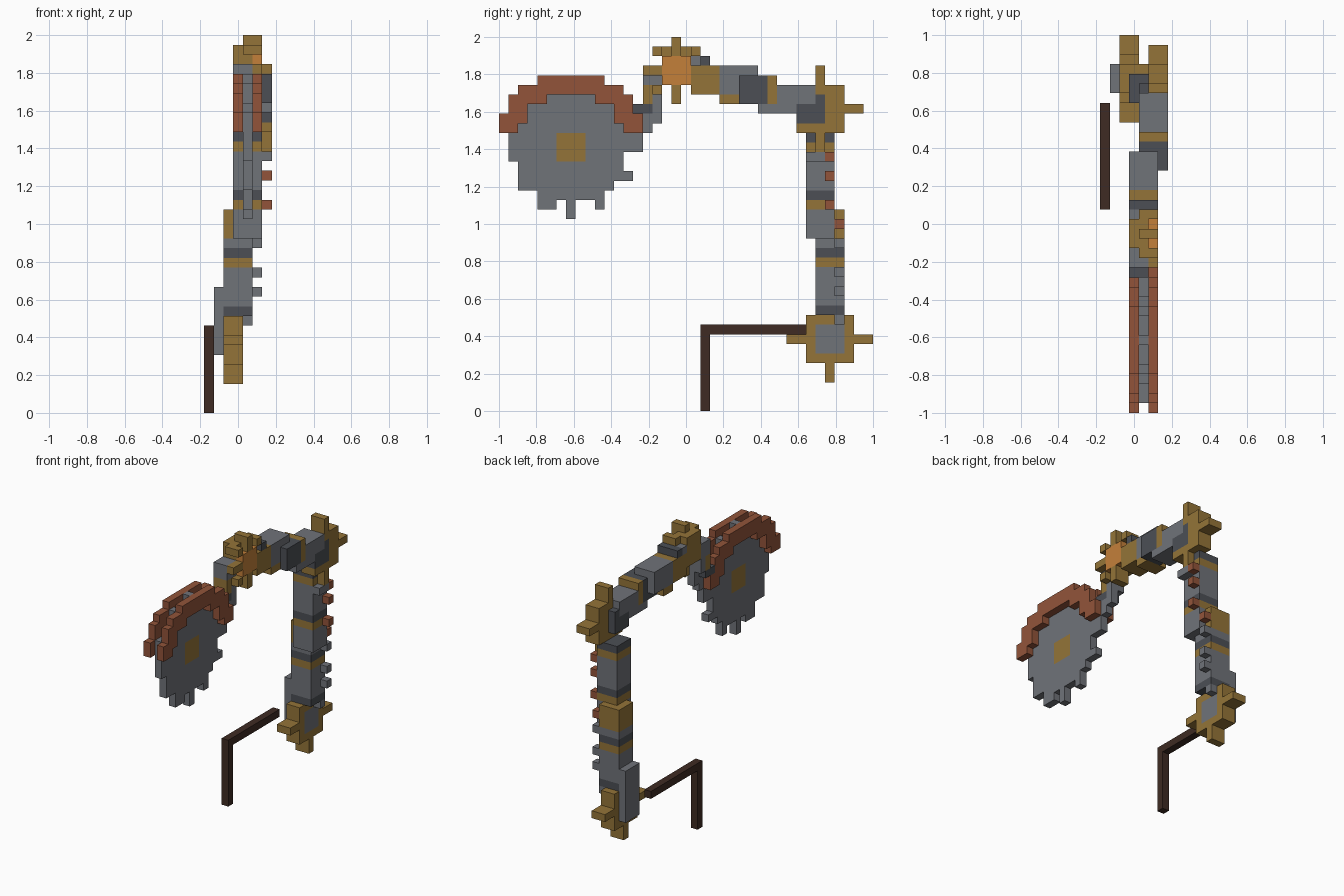
import bpy
import bmesh
from itertools import product
from mathutils import Vector

# The model stands on a fine block lattice: 39 blocks to the longest side
UNIT = 2 / 39
ORIGIN = Vector((-3.5, -19.5, 0))
cells = {}

old_cube = bpy.data.objects.get("Cube")
if old_cube:
    bpy.data.objects.remove(old_cube)


def linear(channel):
    c = channel / 255
    return c / 12.92 if c <= 0.04045 else ((c + 0.055) / 1.055) ** 2.4


def material(name, *rgb):
    mat = bpy.data.materials.new(name)
    mat.use_nodes = True
    colour = (*map(linear, rgb), 1)
    mat.diffuse_color = colour
    mat.node_tree.nodes["Principled BSDF"].inputs["Base Color"].default_value = colour
    return mat


palette = [
    material("steel grey", 112, 115, 121),
    material("dark steel", 76, 79, 85),
    material("brass", 148, 116, 56),
    material("rust red", 146, 84, 58),
    material("dark wood", 62, 43, 35),
    material("glowing orange", 196, 128, 58),
]
GREY, DARK, BRASS, RED, WOOD, ORANGE = range(len(palette))


def box(part, colour, xs, ys, zs):
    """Fill a block of cells; later parts replace earlier ones."""
    for cell in product(range(*xs), range(*ys), range(*zs)):
        cells[cell] = (part, colour)


def gear(part, xs, cy, cz, half, reach):
    """Square gear body with one long spike on each side."""
    box(part, BRASS, xs, (cy - half, cy + half + 1), (cz - half, cz + half + 1))
    box(part, BRASS, xs, (cy - reach, cy + reach + 1), (cz, cz + 1))
    box(part, BRASS, xs, (cy, cy + 1), (cz - reach, cz + reach + 1))


def ring(part, colour, xs, inner, outer, lowest):
    """Blocky ring sector in the plane of the saw blade."""
    for dy, dz in product(range(-8, 9), range(lowest, 9)):
        if inner <= dy * dy + dz * dz <= outer:
            box(part, colour, xs, (7 + dy, 8 + dy), (27 + dz, 28 + dz))


# Bent crank handle
box("crank_handle", WOOD, (0, 1), (21, 22), (0, 9))
box("crank_handle", WOOD, (0, 1), (22, 32), (8, 9))

# Joint gears
gear("lower_gear", (2, 4), 34, 7, 2, 4)
gear("upper_gear", (5, 7), 33, 31, 2, 4)
gear("head_gear", (4, 6), 18, 35, 1, 3)
for y, z in product((16, 20), (33, 37)):
    box("head_gear", BRASS, (4, 6), (y, y + 1), (z, z + 1))

# Lower joint hub and side plate
box("lower_hub", GREY, (1, 4), (33, 36), (6, 9))
box("side_plate", GREY, (1, 2), (33, 36), (6, 13))

# Upright upper arm with its bands
box("upper_arm", GREY, (3, 6), (32, 35), (18, 29))
for colour, z in ((BRASS, 21), (DARK, 22), (BRASS, 27), (DARK, 28)):
    box("upper_arm", colour, (3, 6), (32, 35), (z, z + 1))
box("upper_arm_bracket", GREY, (6, 7), (32, 34), (26, 27))

# Upright lower arm with its bands and brass elbow
box("lower_arm", GREY, (2, 5), (33, 36), (10, 18))
for colour, z in ((DARK, 10), (BRASS, 15), (DARK, 16)):
    box("lower_arm", colour, (2, 5), (33, 36), (z, z + 1))
box("elbow", BRASS, (2, 3), (33, 36), (18, 21))
box("elbow", BRASS, (3, 5), (35, 36), (18, 21))

# Studs along the arms
for z in (21, 24, 26):
    box("upper_studs", RED, (6, 7), (34, 35), (z, z + 1))
box("upper_studs", RED, (5, 6), (35, 36), (19, 20))
for z in (12, 14, 17):
    box("lower_studs", GREY, (5, 6), (35, 36), (z, z + 1))
box("lower_studs", GREY, (4, 5), (35, 36), (9, 10))

# Rear boom leaving the upper joint
box("upper_hub", DARK, (4, 7), (31, 34), (30, 33))
box("rear_boom", GREY, (4, 7), (29, 33), (32, 34))
box("rear_boom", GREY, (4, 7), (27, 31), (31, 34))
box("rear_boom", BRASS, (4, 7), (28, 29), (32, 35))
box("rear_boom", DARK, (4, 7), (25, 28), (32, 35))

# Front boom
box("front_boom", GREY, (3, 6), (23, 27), (33, 36))
box("front_boom", BRASS, (3, 6), (23, 25), (32, 33))
box("front_boom", BRASS, (3, 6), (22, 23), (33, 36))
box("front_boom", DARK, (3, 6), (21, 22), (34, 37))
box("front_boom", GREY, (3, 4), (20, 21), (34, 37))
box("front_boom", BRASS, (3, 6), (20, 22), (33, 36))

# Glowing core of the head gear
box("head_core", BRASS, (3, 5), (17, 20), (34, 38))
box("head_core", ORANGE, (5, 6), (17, 20), (34, 37))

# Neck that carries the blade
box("neck", GREY, (3, 5), (16, 17), (32, 36))
box("neck", GREY, (3, 5), (15, 16), (34, 36))
box("neck", BRASS, (3, 5), (15, 16), (32, 34))
box("neck", GREY, (4, 5), (15, 17), (30, 32))
box("neck", DARK, (3, 5), (14, 16), (31, 32))

# Saw blade with teeth and brass centre
ring("saw_blade", GREY, (4, 5), 0, 35, -6)
for ys, zs in (
    ((1, 2), (26, 31)), ((2, 3), (23, 24)), ((4, 6), (21, 23)),
    ((7, 8), (20, 22)), ((10, 11), (21, 22)), ((13, 14), (24, 25)),
    ((13, 15), (27, 29)), ((13, 16), (29, 31)),
    ((4, 5), (33, 34)), ((7, 8), (33, 35)), ((10, 11), (33, 34)),
):
    box("saw_blade", GREY, (4, 5), ys, zs)
box("blade_centre", BRASS, (4, 5), (6, 9), (26, 29))

# Guard rails either side of the blade
for x in (3, 5):
    ring("blade_guard", RED, (x, x + 1), 33, 62, 2)


def add_side(bm, cell, axis, step, colour):
    """Add one outward square on the given side of a cell."""
    centre = Vector(cell) + Vector((0.5, 0.5, 0.5)) + ORIGIN
    normal, u, v = Vector(), Vector(), Vector()
    normal[axis] = step / 2
    u[(axis + 1) % 3] = 0.5
    v[(axis + 2) % 3] = step / 2
    corners = (-u - v, u - v, u + v, v - u)
    face = bm.faces.new([bm.verts.new((centre + normal + c) * UNIT) for c in corners])
    face.material_index = colour


def build(part):
    """Make one flat-shaded object from the exposed sides of its cells."""
    bm = bmesh.new()
    for cell, (owner, colour) in cells.items():
        if owner != part:
            continue
        for axis, step in product(range(3), (-1, 1)):
            beside = list(cell)
            beside[axis] += step
            if tuple(beside) not in cells:
                add_side(bm, cell, axis, step, colour)
    bmesh.ops.remove_doubles(bm, verts=bm.verts, dist=UNIT / 100)
    mesh = bpy.data.meshes.new(part)
    bm.to_mesh(mesh)
    bm.free()
    for mat in palette:
        mesh.materials.append(mat)
    bpy.context.collection.objects.link(bpy.data.objects.new(part, mesh))


for part in sorted({owner for owner, colour in cells.values()}):
    build(part)
